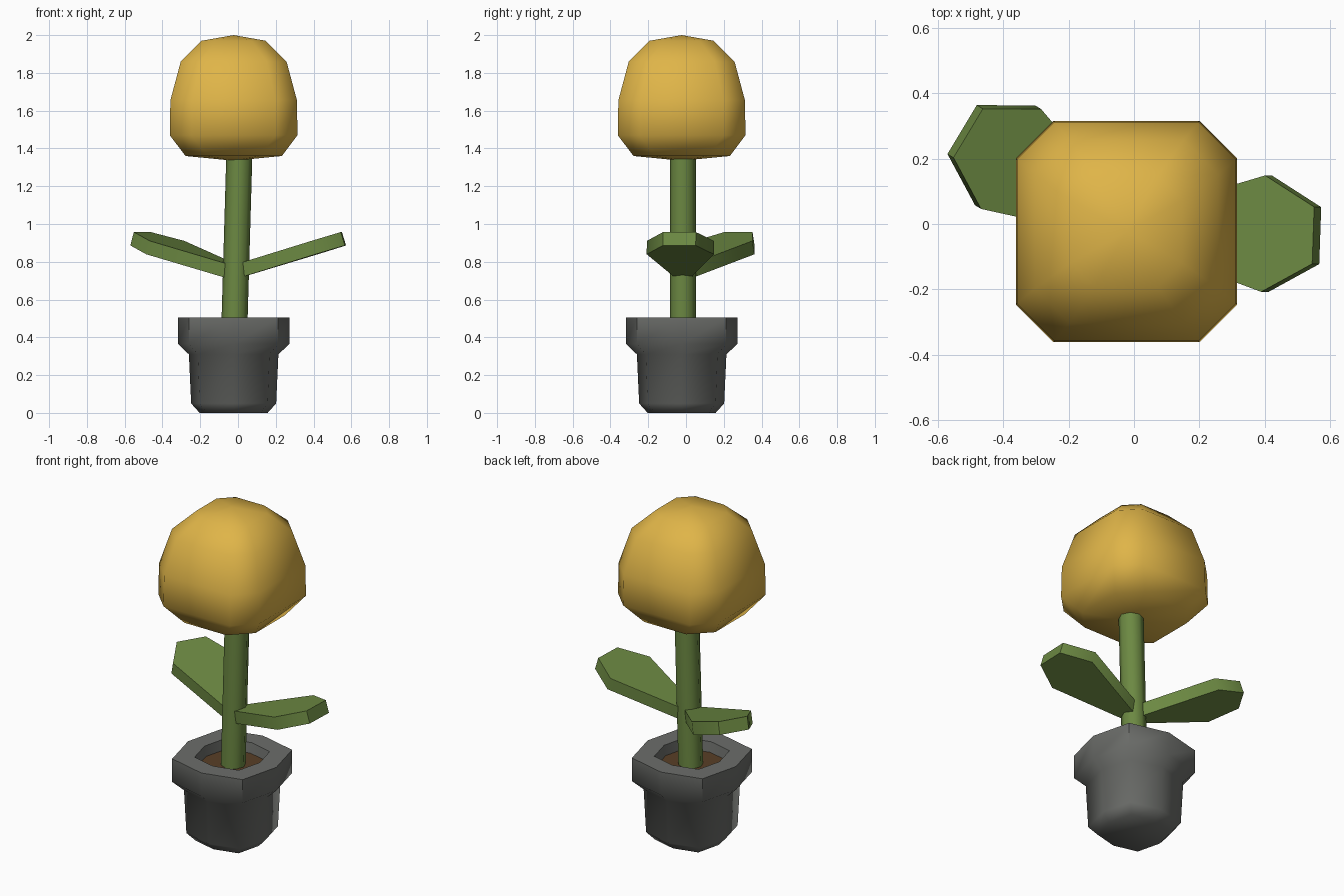
import bpy, bmesh, math
from mathutils import Matrix, Vector

if "Cube" in bpy.data.objects:
    bpy.data.objects.remove(bpy.data.objects["Cube"])

CX = CY = -0.023  # axis of pot and bloom


def material(name, rgb):
    m = bpy.data.materials.new(name)
    m.diffuse_color = (*rgb, 1)
    m.use_nodes = True
    m.node_tree.nodes["Principled BSDF"].inputs["Base Color"].default_value = m.diffuse_color
    return m


yellow = material("bloom yellow", (0.74, 0.46, 0.065))
green = material("leaf green", (0.15, 0.25, 0.055))
grey = material("pot grey", (0.15, 0.155, 0.145))
brown = material("soil brown", (0.098, 0.05, 0.02))


def loft(name, rings, mat, angle, bottom=None, top=None, cap_top=False):
    """Skin equal-length rings; ends close with a flat cap or a centre point."""
    bm = bmesh.new()
    loops = [[bm.verts.new(p) for p in r] for r in rings]
    n = len(rings[0])
    for a, b in zip(loops, loops[1:]):
        for i in range(n):
            j = (i + 1) % n
            bm.faces.new((a[i], a[j], b[j], b[i]))
    for loop, tip, cap in ((loops[0], bottom, True), (loops[-1], top, cap_top)):
        if tip:
            v = bm.verts.new(tip)
            for i in range(n):
                bm.faces.new((loop[i], loop[(i + 1) % n], v))
        elif cap:
            bm.faces.new(loop)
    bmesh.ops.recalc_face_normals(bm, faces=bm.faces)
    me = bpy.data.meshes.new(name)
    bm.to_mesh(me)
    bm.free()
    me.materials.append(mat)
    me.shade_smooth()
    me.set_sharp_from_angle(angle=math.radians(angle))
    ob = bpy.data.objects.new(name, me)
    bpy.context.collection.objects.link(ob)
    return ob


def bulged_square(h, z, k=0.8):
    """Square whose side midpoints bulge out to h, corners at k*h."""
    c = k * h
    pts = [(h, 0), (c, c), (0, h), (-c, c), (-h, 0), (-c, -c), (0, -h), (c, -c)]
    return [(CX + x, CY + y, z) for x, y in pts]


def cut_square(h, f, z):
    """Square of half width h with corners cut, flats of half length f."""
    pts = [(h, -f), (h, f), (f, h), (-f, h), (-h, f), (-h, -f), (-f, -h), (f, -h)]
    return [(CX + x, CY + y, z) for x, y in pts]


# Pot: outer wall, rim, and inner wall down to a floor under the soil
pot_profile = [(0.18, 0), (0.225, 0.05), (0.237, 0.31), (0.295, 0.365),
               (0.295, 0.505), (0.185, 0.505), (0.172, 0.42)]
loft("pot", [bulged_square(h, z) for h, z in pot_profile], grey, 50, cap_top=True)

# Soil
loft("soil", [bulged_square(0.173, 0.425), bulged_square(0.175, 0.445)],
     brown, 30, cap_top=True)


# Stem, leaning slightly to +x
def stem_ring(x, z):
    return [(x + 0.069 * math.cos(a), -0.017 + 0.069 * math.sin(a), z)
            for a in (math.tau * i / 8 for i in range(8))]


loft("stem", [stem_ring(-0.02, 0.43), stem_ring(0.008, 1.4)], green, 50, cap_top=True)

# Bloom
bloom_rings = [(0.255, 0.14, 1.36), (0.338, 0.223, 1.47), (0.335, 0.22, 1.655),
               (0.28, 0.175, 1.86), (0.17, 0.095, 1.97)]
loft("bloom", [cut_square(*r) for r in bloom_rings], yellow, 50,
     bottom=(CX, CY, 1.335), top=(CX, CY, 2.0))

# Leaves: one thick six-sided blade, tilted up and turned about the stem
outline = [(0.0, -0.035), (0.445, -0.178), (0.605, -0.087),
           (0.605, 0.087), (0.445, 0.178), (0.0, 0.035)]
for name, turn in (("right_leaf", -2), ("left_leaf", 149)):
    place = (Matrix.Translation((-0.02, -0.015, 0.745))
             @ Matrix.Rotation(math.radians(turn), 4, 'Z')
             @ Matrix.Rotation(math.radians(-17), 4, 'Y'))
    rings = [[place @ Vector((u, v, w)) for u, v in outline] for w in (-0.037, 0.037)]
    loft(name, rings, green, 50, cap_top=True)
